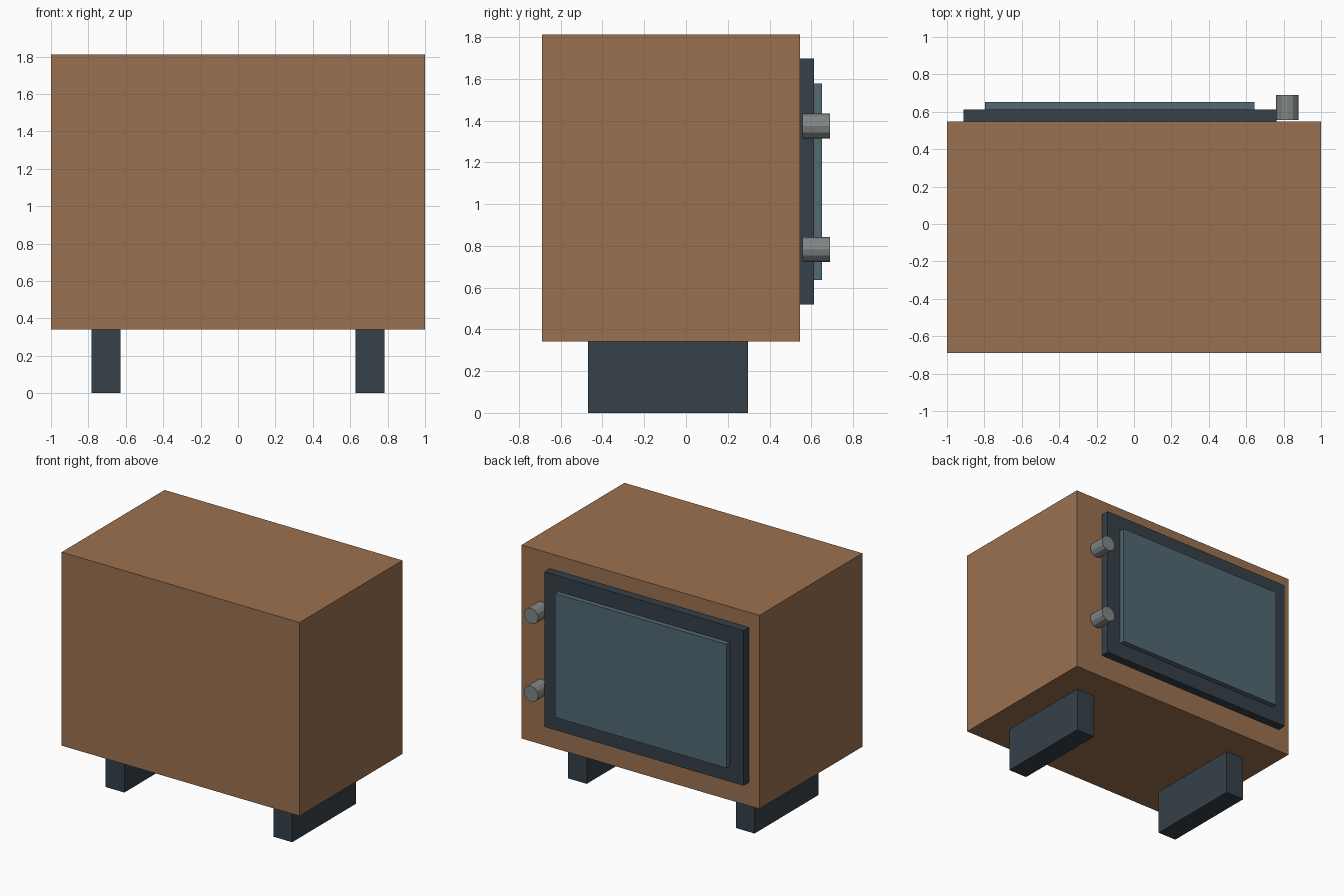
import bpy
import math

if "Cube" in bpy.data.objects:
    bpy.data.objects.remove(bpy.data.objects["Cube"])


def material(name, rgb):
    mat = bpy.data.materials.new(name)
    mat.diffuse_color = (*rgb, 1)
    mat.use_nodes = True
    mat.node_tree.nodes["Principled BSDF"].inputs["Base Color"].default_value = mat.diffuse_color
    return mat


WOOD = material("wood", (0.33, 0.165, 0.08))
DARK = material("dark_plastic", (0.035, 0.052, 0.065))
GLASS = material("screen_glass", (0.085, 0.14, 0.17))
METAL = material("knob_metal", (0.22, 0.24, 0.235))


def box(name, x, y, z, mat):
    """Box spanning the given (min, max) ranges."""
    spans = (x, y, z)
    bpy.ops.mesh.primitive_cube_add(size=1, location=[(a + b) / 2 for a, b in spans])
    obj = bpy.context.object
    obj.name = name
    obj.scale = [b - a for a, b in spans]
    bpy.ops.object.transform_apply(location=False, rotation=False, scale=True)
    obj.data.materials.append(mat)
    return obj


def knob(name, z):
    bpy.ops.mesh.primitive_cylinder_add(vertices=12, radius=0.06, depth=0.132,
                                        location=(0.82, 0.623, z),
                                        rotation=(math.pi / 2, 0, 0))
    obj = bpy.context.object
    obj.name = name
    obj.data.materials.append(METAL)


# Cabinet
box("cabinet", (-1, 1), (-0.689, 0.547), (0.341, 1.811), WOOD)

# Screen surround and raised screen, offset to leave room for the knobs
box("screen_surround", (-0.912, 0.762), (0.547, 0.612), (0.518, 1.696), DARK)
box("screen", (-0.797, 0.644), (0.612, 0.651), (0.636, 1.577), GLASS)

# Control knobs
knob("upper_knob", 1.373)
knob("lower_knob", 0.783)

# Runner feet
for side, name in ((-1, "left_foot"), (1, "right_foot")):
    x = sorted((side * 0.627, side * 0.784))
    box(name, x, (-0.469, 0.296), (0, 0.341), DARK)
